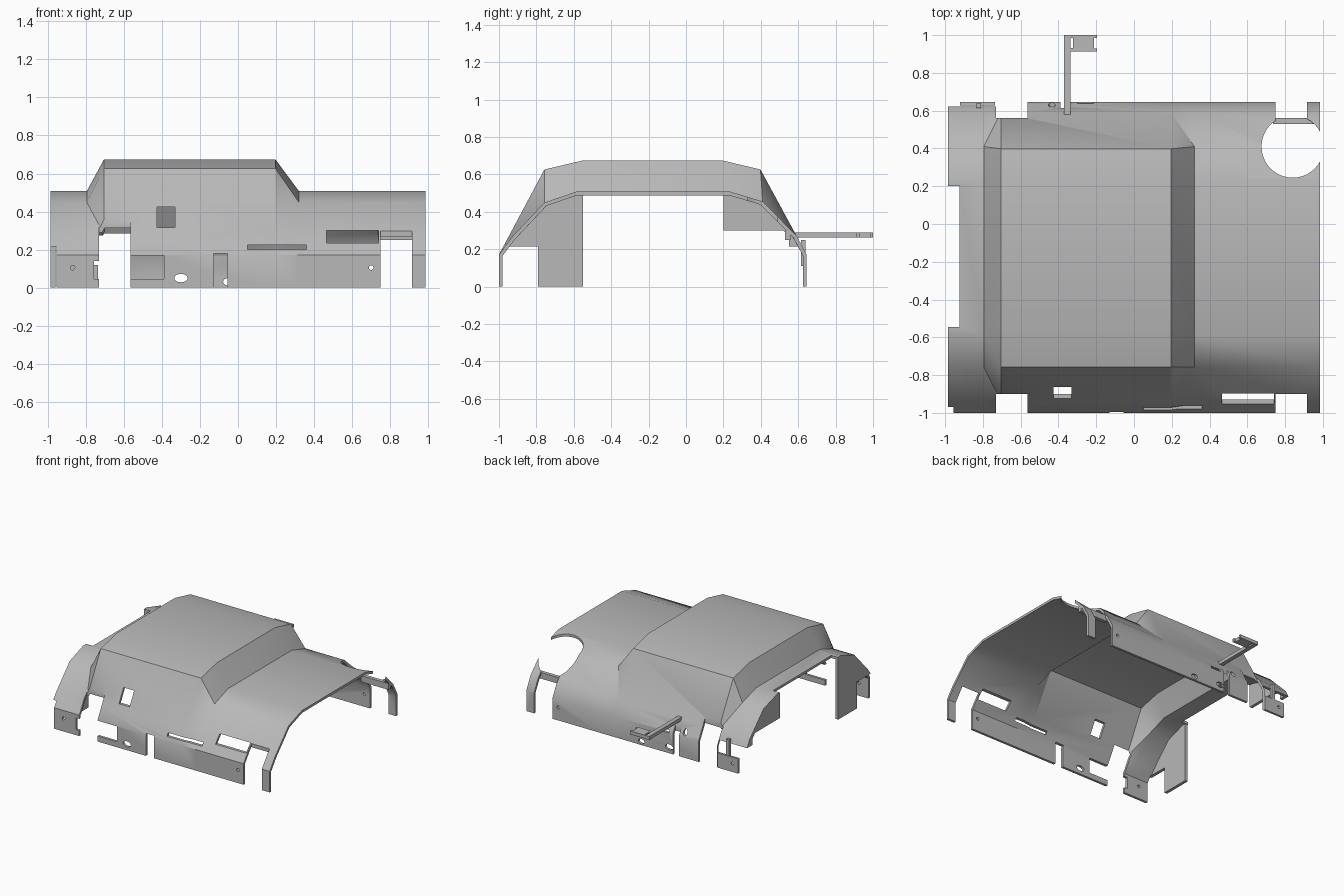
import bpy, bmesh, math
from mathutils import Matrix

cube = bpy.data.objects.get("Cube")
if cube:
    bpy.data.objects.remove(cube, do_unlink=True)

grey = bpy.data.materials.new("plain_grey")
grey.use_nodes = True
grey.diffuse_color = (0.48, 0.48, 0.48, 1)
grey.node_tree.nodes["Principled BSDF"].inputs["Base Color"].default_value = (0.48, 0.48, 0.48, 1)


def finish(name, bm):
    mesh = bpy.data.meshes.new(name)
    bm.to_mesh(mesh)
    bm.free()
    mesh.materials.append(grey)
    ob = bpy.data.objects.new(name, mesh)
    bpy.context.collection.objects.link(ob)
    return ob


def box(name, x0, x1, y0, y1, z0, z1):
    bm = bmesh.new()
    place = Matrix.Translation(((x0 + x1) / 2, (y0 + y1) / 2, (z0 + z1) / 2))
    size = Matrix.Diagonal((x1 - x0, y1 - y0, z1 - z0, 1))
    bmesh.ops.create_cube(bm, size=1, matrix=place @ size)
    return finish(name, bm)


def rod(name, centre, rx, rz, depth, turn=0.0, sides=24):
    """Elliptic cylinder; a turn of 90 degrees about x aims it along y."""
    bm = bmesh.new()
    m = Matrix.Translation(centre) @ Matrix.Rotation(turn, 4, "X") @ Matrix.Diagonal((rx, rz, depth, 1))
    bmesh.ops.create_cone(bm, cap_ends=True, segments=sides, radius1=1, radius2=1, depth=1, matrix=m)
    return finish(name, bm)


def plate(name, outline, x0, x1):
    """Extrude a (y, z) outline along x."""
    bm = bmesh.new()
    face = bm.faces.new([bm.verts.new((x0, y, z)) for y, z in outline])
    out = bmesh.ops.extrude_face_region(bm, geom=[face])
    moved = [g for g in out["geom"] if isinstance(g, bmesh.types.BMVert)]
    bmesh.ops.translate(bm, verts=moved, vec=(x1 - x0, 0, 0))
    bmesh.ops.recalc_face_normals(bm, faces=bm.faces)
    return finish(name, bm)


def apply(ob, mod):
    bpy.context.view_layer.objects.active = ob
    bpy.ops.object.modifier_apply(modifier=mod.name)


def cut(ob, tool):
    mod = ob.modifiers.new("cut", "BOOLEAN")
    mod.operation, mod.solver, mod.object = "DIFFERENCE", "EXACT", tool
    apply(ob, mod)
    bpy.data.objects.remove(tool, do_unlink=True)


# Body shell: low and raised cross-sections lofted along x
low = [(-1, 0), (-1, .171), (-.933, .262), (-.757, .449), (-.585, .508),
       (.233, .508), (.41, .455), (.59, .273), (.645, .171), (.645, 0)]
high = [(-1, 0), (-1, .171), (-.94, .283), (-.757, .626), (-.553, .674),
        (.195, .674), (.398, .626), (.59, .273), (.645, .171), (.645, 0)]
stations = [(-.985, low), (-.795, low), (-.705, high), (.197, high), (.32, low), (.985, low)]
bm = bmesh.new()
rows = [[bm.verts.new((x, y, z)) for y, z in prof] for x, prof in stations]
for a, b in zip(rows, rows[1:]):
    for j in range(len(low) - 1):
        bm.faces.new((a[j], b[j], b[j + 1], a[j + 1]))
bmesh.ops.triangulate(bm, faces=bm.faces)
shell = finish("body_shell", bm)
skin = shell.modifiers.new("thickness", "SOLIDIFY")
skin.thickness, skin.offset, skin.use_even_offset = .02, -1, True
apply(shell, skin)

# Notches and slots in the front: x range, rear y limit, z range
for x0, x1, y1, z0, z1 in [
        (-.73, -.565, -.9, -.1, .6), (.75, .915, -.9, -.1, .6),
        (-.425, -.33, -.8, .315, .425), (.05, .36, -.8, .2, .225),
        (.465, .74, -.8, .235, .3), (-.6, -.39, -.9, .045, .17),
        (-.13, -.055, -.9, -.1, .18), (-.757, -.72, -.9, .045, .14),
        (-1.1, -.955, -.8, -.1, .215)]:
    cut(shell, box("cutter", x0, x1, -1.1, y1, z0, z1))

# Notches and slots in the back: x range, front y limit, z range
for x0, x1, y0, z0, z1 in [
        (-.73, -.565, .56, -.1, .6), (.75, .915, .55, -.1, .6),
        (-.39, -.335, .615, -.1, .6), (-1.1, -.73, .4, -.1, .215),
        (-.3, -.215, .55, .165, .185)]:
    cut(shell, box("cutter", x0, x1, y0, .8, z0, z1))

# Open middle of the end, and the round opening
cut(shell, box("cutter", -1.1, -.925, -.545, .2, .2, .8))
cut(shell, rod("cutter", (.84, .41, .4), .165, .165, .8, sides=40))

# Round and oval holes
quarter = math.pi / 2
for x, y, z, rx, rz in [(-.87, -1, .105, .012, .012), (.7, -1, .105, .012, .012),
                        (-.3, -1, .05, .035, .022), (.7, .64, .105, .012, .012),
                        (-.3, .64, .05, .035, .022), (-.05, .64, .03, .028, .02),
                        (-.435, .63, .2, .018, .025)]:
    cut(shell, rod("cutter", (x, y, z), rx, rz, .15, quarter))

# End walls
front_wall = plate("front_end_wall", [
    (-.55, 0), (-.55, .495), (-.585, .495), (-.75, .44), (-.925, .26),
    (-.965, .215), (-.79, .215), (-.79, 0)], -.985, -.96)
back_wall = plate("back_end_wall", [
    (.2, .3), (.2, .495), (.23, .495), (.405, .447), (.58, .268),
    (.61, .215), (.55, .215), (.55, .265), (.52, .3)], -.985, -.96)

# Hanging plate and its post at the back corner
hanger = box("hanging_plate", -.92, -.735, .627, .645, 0, .12)
cut(hanger, rod("cutter", (-.87, .636, .07), .012, .012, .1, quarter))
post = box("hanging_post", -.835, -.81, .615, .64, .11, .25)

# Crossbar behind the round opening
bar = box("crossbar", .735, .985, .53, .56, .25, .3)

# Rear arm and its slotted end
arm = box("rear_arm", -.37, -.335, .57, .92, .262, .29)
tip = box("rear_arm_end", -.37, -.197, .912, 1, .262, .29)
cut(tip, box("cutter", -.335, -.322, .932, .985, .2, .4))
cut(tip, box("cutter", -.212, -.1, .928, .985, .2, .4))

# Smooth the gentle bends, keep the hard folds
bpy.ops.object.select_all(action="DESELECT")
shell.select_set(True)
bpy.context.view_layer.objects.active = shell
bpy.ops.object.shade_smooth_by_angle(angle=math.radians(33))
